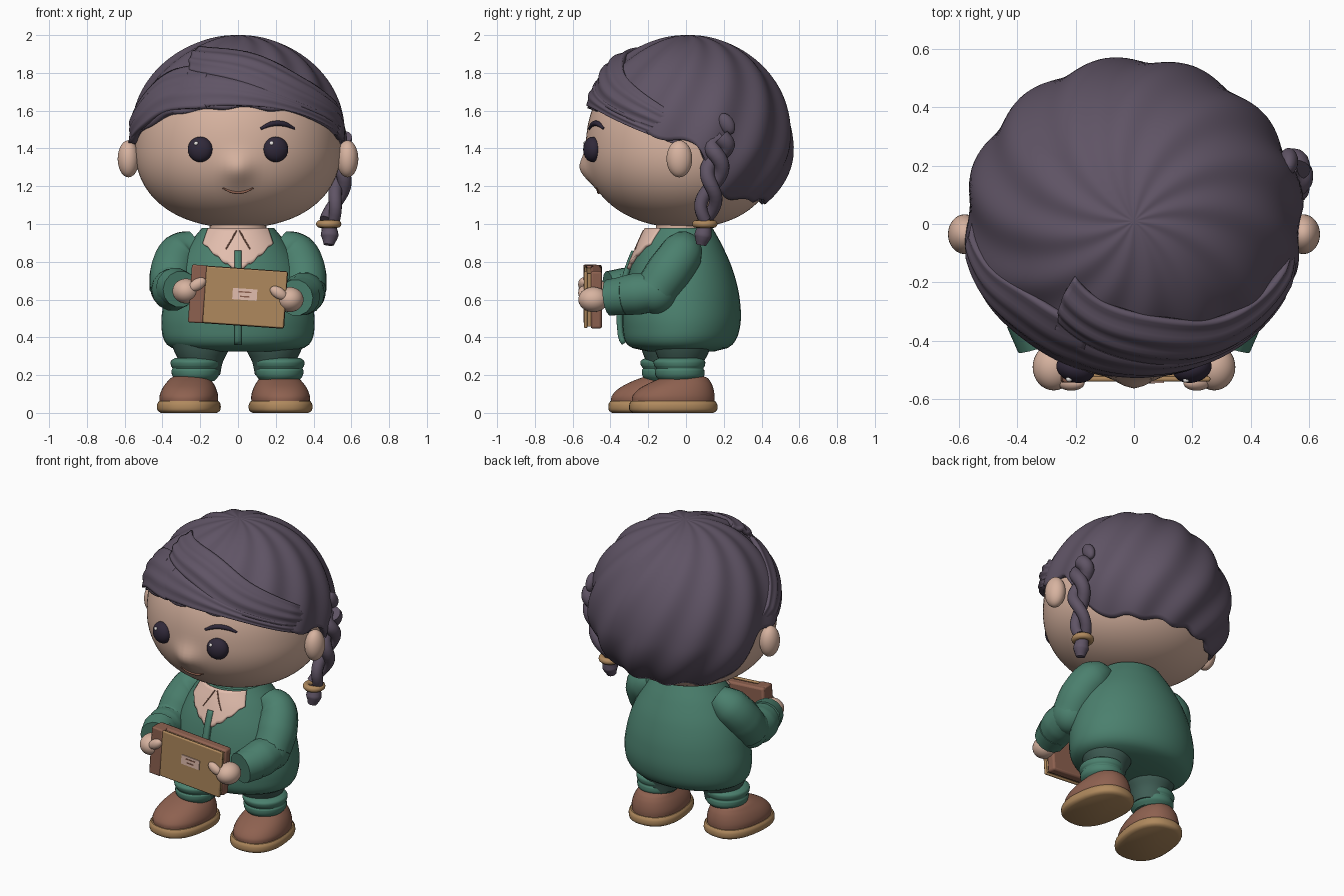
import bpy, bmesh, math
from math import sin, cos, pi, radians, sqrt, exp
from mathutils import Vector, Matrix

cube = bpy.data.objects.get("Cube")
if cube:
    bpy.data.objects.remove(cube)


def material(name, rgb):
    m = bpy.data.materials.new(name)
    m.use_nodes = True
    m.diffuse_color = (*rgb, 1)
    m.node_tree.nodes["Principled BSDF"].inputs["Base Color"].default_value = (*rgb, 1)
    return m


HAIR = material("plum hair", (.115, .088, .13))
SKIN = material("skin", (.68, .45, .35))
GREEN = material("green cloth", (.07, .215, .155))
TROUSER = material("dark green cloth", (.05, .11, .09))
PINK = material("pale collar", (.76, .51, .42))
BROWN = material("brown leather", (.27, .12, .08))
TAN = material("tan", (.43, .25, .11))
DARK = material("dark eye", (.03, .022, .042))
WHITE = material("white glint", (.85, .82, .8))


# ---- helpers ----
def interp(table, x):
    """Smooth interpolation of rows (key, values...)."""
    x = min(max(x, table[0][0]), table[-1][0])
    i = next(k for k in range(len(table) - 1) if x <= table[k + 1][0])
    a, b = table[i], table[i + 1]
    p, q = table[max(i - 1, 0)], table[min(i + 2, len(table) - 1)]
    h = b[0] - a[0]
    t = (x - a[0]) / h
    out = []
    for k in range(1, len(a)):
        ma = (b[k] - p[k]) / (b[0] - p[0]) * h
        mb = (q[k] - a[k]) / (q[0] - a[0]) * h
        out.append(a[k] * (2*t**3 - 3*t*t + 1) + ma * (t**3 - 2*t*t + t)
                   + b[k] * (3*t*t - 2*t**3) + mb * (t**3 - t*t))
    return out


def finish(ob, mat, angle=45):
    ob.data.materials.clear()
    ob.data.materials.append(mat)
    bpy.ops.object.select_all(action="DESELECT")
    ob.select_set(True)
    bpy.context.view_layer.objects.active = ob
    bpy.ops.object.shade_smooth_by_angle(angle=radians(angle))
    return ob


def new_object(name, mesh):
    ob = bpy.data.objects.new(name, mesh)
    bpy.context.collection.objects.link(ob)
    return ob


def surface(name, f, nu, nv, mat, wrap=False, caps=False, thick=0):
    """Grid surface from f(u, v), u and v in 0..1; thickness goes inward."""
    cols = nu if wrap else nu + 1
    verts = [f(i / nu, j / nv) for j in range(nv + 1) for i in range(cols)]
    faces = [(j*cols + i, j*cols + (i + 1) % cols, (j + 1)*cols + (i + 1) % cols, (j + 1)*cols + i)
             for j in range(nv) for i in range(nu)]
    if caps:
        faces += [tuple(reversed(range(cols))), tuple(range(nv*cols, nv*cols + cols))]
    me = bpy.data.meshes.new(name)
    me.from_pydata(verts, [], faces)
    bm = bmesh.new()
    bm.from_mesh(me)
    bmesh.ops.remove_doubles(bm, verts=bm.verts, dist=1e-5)
    bm.to_mesh(me)
    bm.free()
    ob = finish(new_object(name, me), mat)
    if thick:
        mod = ob.modifiers.new("thickness", "SOLIDIFY")
        mod.thickness, mod.offset = thick, -1
    return ob


def stack(name, rows, mat, centre=(0, 0), turn=0, p=2, nv=20):
    """Closed solid from rows (z, half width, front y, back y)."""
    def f(u, v):
        z = rows[0][0] + v * (rows[-1][0] - rows[0][0])
        hx, yf, yb = interp(rows, z)
        c, s = cos(2*pi*u), sin(2*pi*u)
        x = hx * math.copysign(abs(c)**(2/p), c)
        y = (yf + yb)/2 + (yb - yf)/2 * math.copysign(abs(s)**(2/p), s)
        return (centre[0] + x*cos(turn) - y*sin(turn), centre[1] + x*sin(turn) + y*cos(turn), z)
    return surface(name, f, 40, nv, mat, wrap=True, caps=True)


def ball(name, loc, scale, mat, rot=(0, 0, 0)):
    bpy.ops.mesh.primitive_uv_sphere_add(segments=32, ring_count=18, location=loc, rotation=rot)
    ob = bpy.context.object
    ob.name, ob.scale = name, scale
    return finish(ob, mat, 80)


def tube(name, pts, radii, mat, depth):
    cu = bpy.data.curves.new(name, "CURVE")
    cu.dimensions, cu.bevel_depth, cu.bevel_resolution = "3D", depth, 5
    cu.use_fill_caps, cu.resolution_u = True, 8
    sp = cu.splines.new("BEZIER")
    sp.bezier_points.add(len(pts) - 1)
    for b, co, r in zip(sp.bezier_points, pts, radii):
        b.co, b.radius = co, r
        b.handle_left_type = b.handle_right_type = "AUTO"
    tmp = new_object(name + " path", cu)
    bpy.context.view_layer.update()
    me = bpy.data.meshes.new_from_object(tmp.evaluated_get(bpy.context.evaluated_depsgraph_get()))
    bpy.data.objects.remove(tmp)
    return finish(new_object(name, me), mat)


# ---- head ----
def head_k(z):
    d = abs(z - 1.4) / (.52 if z > 1.4 else .42)
    return max(0, 1 - d**2.2)**(1/2.2)


def nose(x, z):
    return .045 * exp(-(x/.075)**2 - ((z - 1.29)/.075)**2)


def face(x, z, out=0):
    return (x, -.53*sqrt(max(0, head_k(z)**2 - (x/.545)**2)) - nose(x, z) - out, z)


def head_point(u, v):
    c = cos(pi * v)
    z = 1.4 - c * (.52 if c < 0 else .42)
    k, a = head_k(z), 2*pi*u
    x, y = .545*k*cos(a), k*sin(a)
    return (x, y*.49 if y > 0 else y*.53 - nose(x, z), z)


surface("head", head_point, 96, 64, SKIN, wrap=True)
stack("neck", [(.92, .15, -.16, .1), (1.06, .15, -.16, .1)], SKIN, nv=2)
for side, tag in ((1, "left"), (-1, "right")):
    ball(tag + "_ear", (.58*side, -.035, 1.345), (.057, .068, .098), SKIN)
    ball(tag + "_eye", face(.2*side, 1.395, .002), (.067, .048, .067), DARK, (0, 0, .25*side))
    ball(tag + "_eye_glint", face(.2*side - .022, 1.427, .041 - .007*side), (.011, .009, .011), WHITE)
tube("mouth", [face(x, z, .002) for x, z in ((-.08, 1.19), (-.04, 1.172), (0, 1.166), (.04, 1.172), (.08, 1.19))],
     (.5, 1, 1, 1, .5), BROWN, .007)
tube("left_eyebrow", [face(x, z, .002) for x, z in ((.12, 1.505), (.18, 1.53), (.24, 1.53), (.3, 1.505))],
     (.5, 1, 1, .4), DARK, .014)

# ---- hair ----
HAIRLINE = [(0, 1.62), (35, 1.59), (60, 1.52), (78, 1.44), (95, 1.42), (106, 1.22),
            (116, 1.15), (140, 1.13), (180, 1.12)]


def scalp(a, z, lift=0):
    """Hair surface at azimuth a from the front, height z."""
    d = (z - 1.42) / (.57 if z > 1.42 else .45)
    k = sqrt(max(0, 1 - d*d))
    y = -cos(a)
    n = Vector((k*sin(a), k*y, d))
    return Vector((.566*n.x, .01 + n.y*(.55 if y < 0 else .545), z)) + n*lift


def hair_point(u, v):
    a = 2*pi*u - pi
    zh = interp(HAIRLINE, abs(math.degrees(a)))[0] + .008*sin(14*a)
    low = math.acos((zh - 1.42) / (.57 if zh > 1.42 else .45))
    phi = low * (1 - v)
    c = cos(phi)
    ridge = .011 * cos(12*(a + .5*phi + .09)) * sin(phi)
    return scalp(a, 1.42 + c * (.57 if c > 0 else .45), ridge + .01)


surface("hair_cap", hair_point, 156, 40, HAIR, wrap=True, thick=.04)


def lock(name, edge_a, edge_b, lift):
    """Swept strand between two edges given as (degrees, z), sinking into the cap at its tip."""
    rows_a = [(i, *p) for i, p in enumerate(edge_a)]
    rows_b = [(i, *p) for i, p in enumerate(edge_b)]

    def f(u, v):
        a, b = interp(rows_a, 3*u), interp(rows_b, 3*u)
        deg, z = (a[k] + (b[k] - a[k])*v for k in (0, 1))
        puff = sin(pi*(.06 + .88*v))**.5 * (.5 + .5*sin(pi*(.2 + .8*u))) + .12*cos(6*pi*v)
        tip = min(1, 7*(1 - u))
        return scalp(radians(deg), z, -.012 + (.02 + lift*puff)*tip)
    return surface(name, f, 48, 16, HAIR, thick=.03)


lock("fringe_upper", [(-36, 1.80), (0, 1.74), (34, 1.62), (91, 1.45)],
     [(-46, 1.92), (13, 1.88), (48, 1.75), (91, 1.54)], .042)
lock("fringe_lower", [(-29, 1.61), (0, 1.62), (34, 1.58), (84, 1.42)],
     [(-38, 1.84), (0, 1.78), (34, 1.66), (88, 1.48)], .028)
lock("fringe_side", [(-22, 1.84), (-55, 1.79), (-75, 1.65), (-92, 1.5)],
     [(-18, 1.61), (-43, 1.59), (-62, 1.51), (-84, 1.42)], .03)

# ---- braid ----
BRAID = [(0, .535, .185, 1.46), (1, .55, .165, 1.36), (2, .54, .135, 1.2), (3, .485, .1, 1.02)]
for s in range(2):
    pts = []
    for i in range(22):
        x, y, z = interp(BRAID, i/7)
        w = 2*pi*(i/14 + s/2)
        pts.append((x + .022*cos(w), y + .038*sin(w), z))
    tube("braid_strand_%d" % (s + 1), pts, [1 - .015*i for i in range(22)], HAIR, .047)
ball("braid_root", (.53, .215, 1.53), (.032, .04, .06), HAIR, (.5, 0, 0))
bpy.ops.mesh.primitive_torus_add(location=(.48, .1, 1.0), major_radius=.047, minor_radius=.02,
                                 major_segments=32, minor_segments=12)
bpy.context.object.name = "braid_tie"
finish(bpy.context.object, TAN, 80)
tube("braid_tail", [(.48, .1, 1.0), (.485, .09, .94), (.48, .08, .89)], (.8, 1.05, .6), HAIR, .045)

# ---- torso ----
TORSO = [(.325, .27, -.2, .15), (.35, .365, -.3, .235), (.45, .405, -.335, .285), (.6, .39, -.33, .285),
         (.75, .345, -.30, .25), (.88, .27, -.25, .195), (.98, .19, -.2, .14)]
stack("jacket", TORSO, GREEN, nv=36)


def chest(x, z, out):
    hx, yf, yb = interp(TORSO, z)
    return (x, (yf + yb)/2 + (yf - yb)/2*sqrt(max(0, 1 - (x/hx)**2)) - out, z)


def collar_point(u, v):
    s = 2*u - 1
    low = .77 + .14*abs(s)**1.4 - .012*abs(sin(3.5*pi*s))
    return chest(.188*s*(1 - .14*v), low + v*(.978 - low), .018)


surface("collar", collar_point, 48, 10, PINK, thick=.02)
for side, tag in ((1, "left"), (-1, "right")):
    tube(tag + "_collar_seam", [chest(x*side, z, .017) for x, z in ((.008, .965), (.035, .915), (.065, .865))],
         (1, 1, 1), BROWN, .004)
surface("placket", lambda u, v: chest(.036*(u - .5), .36 + .5*v, .03), 2, 24, GREEN, thick=.03)

# ---- arms and hands ----
for side, tag, dz in ((1, "left", 0), (-1, "right", .045)):
    def at(x, y, z):
        return (x*side, y, z)
    tube(tag + "_upper_sleeve", [at(.22, -.01, .89), at(.3, -.025, .845), at(.345, -.09, .75), at(.355, -.16, .65)],
         (.75, 1.04, 1.1, 1.04), GREEN, .11)
    ball(tag + "_elbow", at(.355, -.16, .645 + dz/2), (.11, .115, .12), GREEN)
    tube(tag + "_forearm_sleeve", [at(.355, -.14, .645 + dz/2), at(.345, -.26, .63 + dz/2), at(.315, -.37, .615 + dz)],
         (.95, 1.03, .9), GREEN, .11)
    tube(tag + "_sleeve_cuff", [at(.335, -.32, .62 + dz), at(.305, -.41, .61 + dz)], (1, .92), GREEN, .105)
    ball(tag + "_hand", at(.275, -.49, .6 + dz), (.072, .08, .066), SKIN)
    ball(tag + "_thumb", at(.215, -.545, .635 + dz), (.05, .026, .03), SKIN, (0, .55*side, 0))

# ---- book ----
TILT = Matrix.Rotation(radians(4), 3, "Y")


def book_part(name, offset, size, mat, bevel=0):
    loc = Vector((0, -.5, .615)) + TILT @ Vector(offset)
    bpy.ops.mesh.primitive_cube_add(size=1, location=loc, rotation=TILT.to_euler())
    ob = bpy.context.object
    ob.name, ob.scale = name, size
    bpy.ops.object.transform_apply(location=False, rotation=False)
    if bevel:
        mod = ob.modifiers.new("bevel", "BEVEL")
        mod.width, mod.segments = bevel, 2
    return finish(ob, mat, 35)


book_part("book_back_cover", (0, .025, 0), (.51, .06, .305), BROWN, .012)
book_part("book_pages", (.01, -.01, 0), (.47, .03, .28), TAN)
book_part("book_front_cover", (0, -.031, 0), (.505, .018, .3), TAN, .007)
book_part("book_spine", (-.215, -.006, 0), (.08, .075, .307), BROWN, .008)
book_part("book_label", (.035, -.041, .015), (.13, .008, .06), PINK)
for i, w in enumerate((.07, .05)):
    book_part("book_label_line_%d" % (i + 1), (.035, -.045, .027 - .024*i), (w, .004, .007), BROWN)

# ---- legs and shoes ----
for side, tag, lx, ly, sx, sy in ((1, "left", .22, -.03, .225, -.065), (-1, "right", -.225, -.1, -.26, -.175)):
    stack(tag + "_trouser", [(.2, .1, -.1, .1), (.27, .115, -.12, .115), (.32, .14, -.14, .14),
                             (.4, .17, -.16, .16)], TROUSER, (lx - .03*side, ly + .01), nv=12)
    stack(tag + "_cuff", [(.17, .1, -.11, .1), (.195, .122, -.13, .125), (.225, .127, -.134, .127),
                          (.235, .122, -.128, .122), (.25, .13, -.138, .13), (.275, .13, -.14, .13),
                          (.29, .11, -.115, .11)], GREEN, (lx, ly), nv=30)
    stack(tag + "_sole", [(0, .145, -.215, .21), (.012, .162, -.233, .228), (.045, .165, -.235, .23),
                          (.062, .155, -.226, .22)], TAN, (sx, sy), .12*side, 2.4, 10)
    stack(tag + "_shoe", [(.055, .152, -.222, .216), (.09, .153, -.218, .217), (.13, .14, -.18, .21),
                          (.165, .118, -.115, .195), (.19, .092, -.05, .17), (.2, .05, -.02, .12)],
          BROWN, (sx, sy), .12*side, 2.2, 20)
